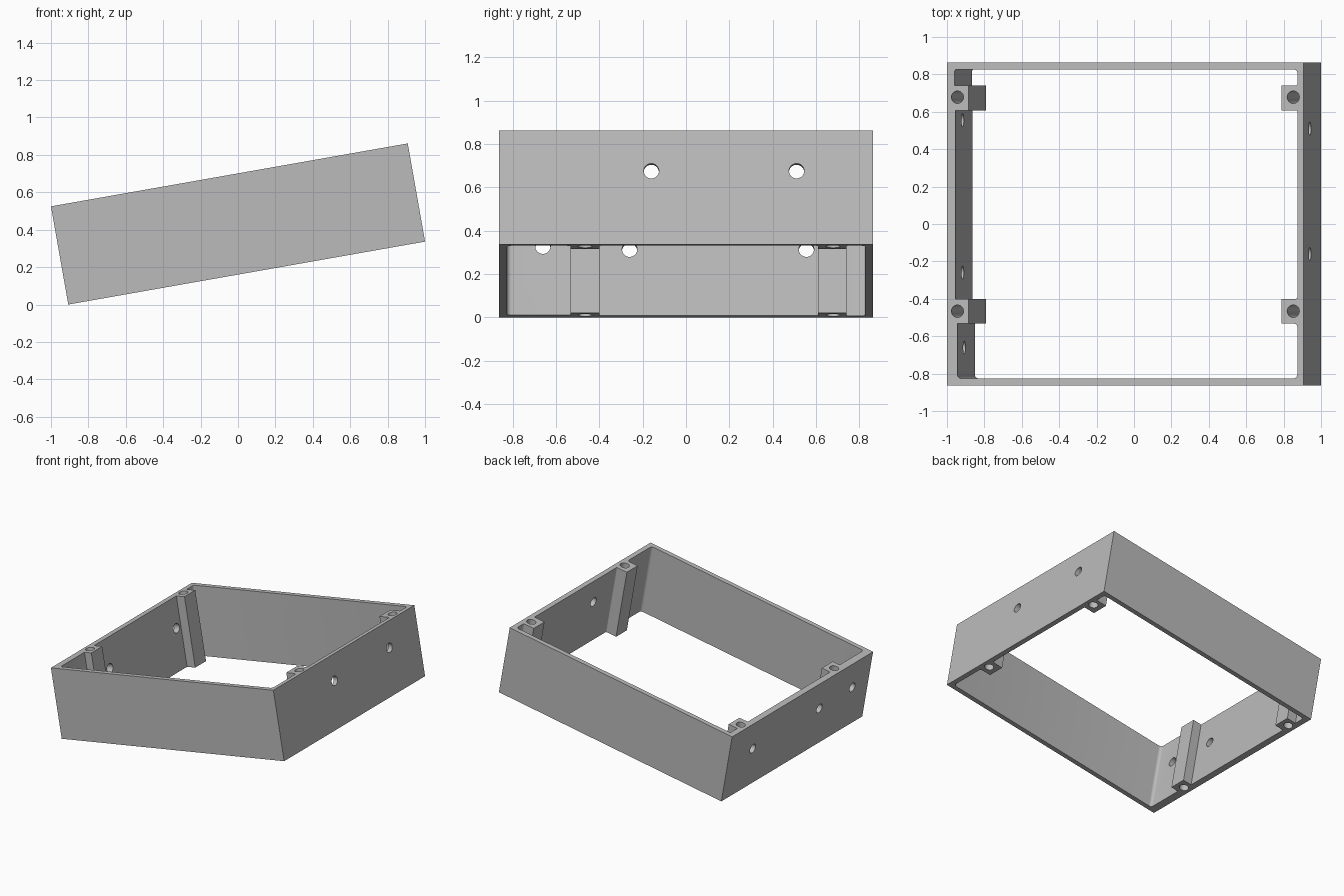
import bpy, bmesh, math
from mathutils import Vector, Matrix

if "Cube" in bpy.data.objects:
    bpy.data.objects.remove(bpy.data.objects["Cube"])

L, W, H = 1.937, 1.726, 0.533      # length, width and height before tilting
TILT = math.radians(10)
Y = W / 2

gray = bpy.data.materials.new("mid gray")
gray.diffuse_color = (0.5, 0.5, 0.5, 1)
gray.use_nodes = True
gray.node_tree.nodes["Principled BSDF"].inputs["Base Color"].default_value = gray.diffuse_color


def prism(name, pts, z0, z1):
    """Extrude a flat outline from z0 to z1."""
    bm = bmesh.new()
    face = bm.faces.new([bm.verts.new((x, y, z0)) for x, y in pts])
    top = bmesh.ops.extrude_face_region(bm, geom=[face])["geom"]
    bmesh.ops.translate(bm, vec=(0, 0, z1 - z0),
                        verts=[v for v in top if isinstance(v, bmesh.types.BMVert)])
    bmesh.ops.recalc_face_normals(bm, faces=bm.faces)
    return finish(name, bm)


def finish(name, bm):
    me = bpy.data.meshes.new(name)
    bm.to_mesh(me)
    bm.free()
    me.materials.append(gray)
    ob = bpy.data.objects.new(name, me)
    bpy.context.collection.objects.link(ob)
    return ob


def rod(name, centre, radius, length, along_x=False):
    bm = bmesh.new()
    m = Matrix.Translation(centre)
    if along_x:
        m = m @ Matrix.Rotation(math.pi / 2, 4, 'Y')
    bmesh.ops.create_cone(bm, cap_ends=True, segments=32, radius1=radius,
                          radius2=radius, depth=length, matrix=m)
    return finish(name, bm)


def rounded(corners, steps=6):
    """Outline from (x, y, fillet radius) right-angle corners."""
    out = []
    for i, (x, y, r) in enumerate(corners):
        p = Vector((x, y))
        if not r:
            out.append(p)
            continue
        a = (Vector(corners[i - 1][:2]) - p).normalized() * r
        b = (Vector(corners[(i + 1) % len(corners)][:2]) - p).normalized() * r
        for k in range(steps + 1):
            t = k / steps * math.pi / 2
            out.append(p + a * (1 - math.sin(t)) + b * (1 - math.cos(t)))
    return out


# Outer block of the frame
frame = prism("frame", [(0, -Y), (L, -Y), (L, Y), (0, Y)], 0, H)

# Cavity outline, leaving thin walls and four screw posts
yi = Y - 0.037
right, post_r, post_l = L - 0.035, L - 0.122, 0.117
posts = [(-0.533, -0.400), (0.608, 0.740)]
(a0, a1), (b0, b1) = posts
outline = rounded([
    (0.057, -yi, 0.022), (right, -yi, 0.022),
    (right, a0, 0.018), (post_r, a0, 0), (post_r, a1, 0), (right, a1, 0.008),
    (right, b0, 0.008), (post_r, b0, 0), (post_r, b1, 0), (right, b1, 0.008),
    (right, yi, 0.018), (0.042, yi, 0.01),
    (0.042, b1, 0), (post_l, b1, 0), (post_l, b0, 0), (0.046, b0, 0),
    (0.046, a1, 0), (post_l, a1, 0), (post_l, a0, 0), (0.057, a0, 0)])
cutters = [prism("cavity_cutter", outline, -0.1, H + 0.1)]

# Screw holes through the posts
for u in (0.057, L - 0.057):
    for y in (-0.466, 0.678):
        cutters.append(rod("screw_hole_cutter", (u, y, H / 2), 0.033, H + 0.2))

# Round holes through the two end walls
for u, y, w in ((L, -0.16, 0.344), (L, 0.51, 0.344),
                (0, -0.66, 0.322), (0, -0.26, 0.31), (0, 0.555, 0.31)):
    cutters.append(rod("wall_hole_cutter", (u, y, w), 0.035, 0.2, True))

# Cut everything out of the block
bpy.context.view_layer.objects.active = frame
frame.select_set(True)
for c in cutters:
    mod = frame.modifiers.new("cut", 'BOOLEAN')
    mod.operation, mod.solver, mod.object = 'DIFFERENCE', 'EXACT', c
    bpy.ops.object.modifier_apply(modifier=mod.name)
    bpy.data.objects.remove(c)

bpy.ops.object.shade_smooth_by_angle(angle=math.radians(30))

# Tilt the frame up towards +x, resting on its lower left edge
frame.rotation_euler = (0, -TILT, 0)
frame.location = (-1 + H * math.sin(TILT), 0, 0)
